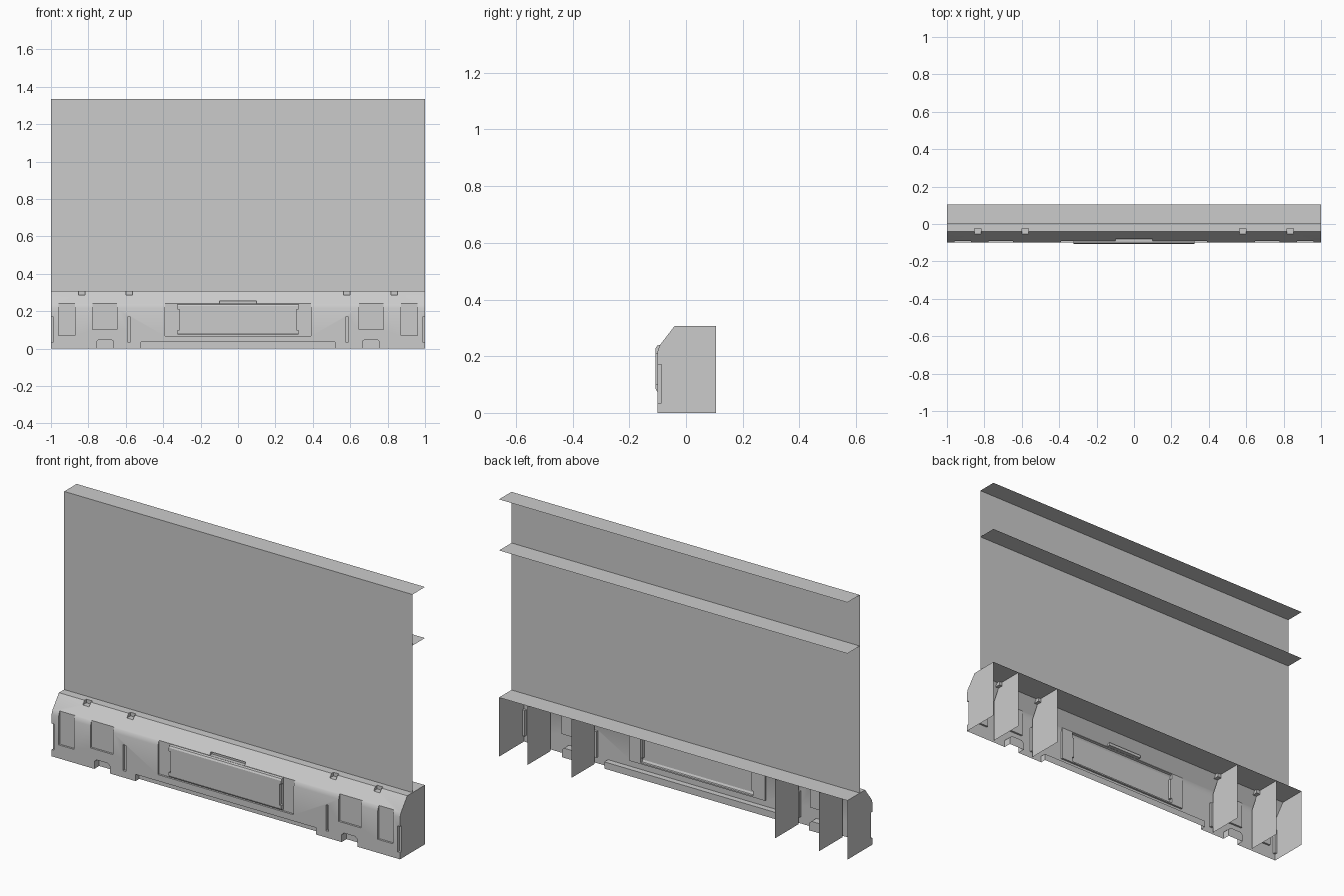
import bpy, bmesh

if "Cube" in bpy.data.objects:
    bpy.data.objects.remove(bpy.data.objects["Cube"])


def make_obj(name, bm):
    bmesh.ops.recalc_face_normals(bm, faces=bm.faces)
    me = bpy.data.meshes.new(name)
    bm.to_mesh(me)
    bm.free()
    ob = bpy.data.objects.new(name, me)
    bpy.context.collection.objects.link(ob)
    return ob


def prism(name, pts, axis, a, b):
    """Closed profile extruded along x (pts = y,z) or y (pts = x,z)."""
    bm = bmesh.new()
    place = (lambda p, t: (t, p[0], p[1])) if axis == 'x' else (lambda p, t: (p[0], t, p[1]))
    lo = [bm.verts.new(place(p, a)) for p in pts]
    hi = [bm.verts.new(place(p, b)) for p in pts]
    bm.faces.new(lo)
    bm.faces.new(hi)
    for i in range(len(pts)):
        j = (i + 1) % len(pts)
        bm.faces.new((lo[i], lo[j], hi[j], hi[i]))
    return make_obj(name, bm)


def box(x0, x1, y0, y1, z0, z1):
    return prism("cutter", [(x0, z0), (x1, z0), (x1, z1), (x0, z1)], 'y', y0, y1)


def boolean(target, tool, op='DIFFERENCE'):
    mod = target.modifiers.new("bool", 'BOOLEAN')
    mod.operation = op
    mod.solver = 'EXACT'
    mod.object = tool
    bpy.context.view_layer.objects.active = target
    bpy.ops.object.modifier_apply(modifier=mod.name)
    bpy.data.objects.remove(tool)


def sheet(name, quads):
    bm = bmesh.new()
    for q in quads:
        bm.faces.new([bm.verts.new(p) for p in q])
    bmesh.ops.remove_doubles(bm, verts=bm.verts, dist=1e-5)
    return make_obj(name, bm)


BACK, TOP = 0.105, 0.307

# Base housing as a solid block with a sloped front shoulder
base = prism("base_housing", [(-0.1, 0), (-0.1, 0.218), (-0.093, 0.238), (-0.04, TOP),
                              (BACK, TOP), (BACK, 0)], 'x', -1, 1)

# Central door in a shallow frame, with end grooves and a finger pocket above
boolean(base, box(-0.39, 0.39, -0.2, -0.09, 0.068, 0.26))
door_profile = [(-0.107, 0.085), (-0.102, 0.075), (-0.07, 0.075), (-0.07, 0.24),
                (-0.094, 0.24), (-0.102, 0.237), (-0.107, 0.228)]
boolean(base, prism("door", door_profile, 'x', -0.323, 0.323), 'UNION')
for s in (-1, 1):
    x = sorted((s * 0.313, s * 0.34))
    boolean(base, box(*x, -0.2, -0.0905, 0.1, 0.21))
boolean(base, box(-0.1, 0.1, -0.2, -0.07, 0.241, 0.256))

# Long kick recess along the bottom
boolean(base, box(-0.518, 0.518, -0.2, -0.07, -0.1, 0.035))

# Mirrored recesses: x0, x1, depth plane y, z0, z1
recesses = [
    (0.872, 0.96, -0.09, 0.07, 0.26),     # narrow window
    (0.648, 0.777, -0.09, 0.103, 0.26),   # wide window
    (0.574, 0.59, -0.087, 0.035, 0.17),   # inner slot
    (0.987, 1.1, -0.087, 0.035, 0.17),    # end slot
    (0.817, 0.853, -0.025, 0.288, 0.4),   # shoulder dents
    (0.565, 0.6, -0.025, 0.288, 0.4),
]
notch = [(0.665, -0.1), (0.755, -0.1), (0.755, 0.038), (0.742, 0.05), (0.678, 0.05), (0.665, 0.038)]
for s in (-1, 1):
    for x0, x1, y, z0, z1 in recesses:
        a, b = sorted((s * x0, s * x1))
        boolean(base, box(a, b, -0.2, y, z0, z1))
    boolean(base, prism("notch", [(s * x, z) for x, z in notch], 'y', -0.2, -0.06))

# Open the housing at the back and bottom so it becomes a thin shell
bm = bmesh.new()
bm.from_mesh(base.data)
open_faces = [f for f in bm.faces
              if all(v.co.z < 1e-4 for v in f.verts) or all(v.co.y > BACK - 1e-4 for v in f.verts)]
bmesh.ops.delete(bm, geom=open_faces, context='FACES')
bm.to_mesh(base.data)
bm.free()
bpy.ops.object.select_all(action='DESELECT')
base.select_set(True)
bpy.context.view_layer.objects.active = base
bpy.ops.object.shade_smooth_by_angle(angle=0.45)

# Inner ribs
rib = [(-0.086, 0), (-0.086, 0.22), (-0.05, 0.285), (-0.024, 0.285), (-0.024, TOP), (BACK, TOP), (BACK, 0)]
for s in (-1, 1):
    for x in (0.585, 0.837):
        sheet("rib", [[(s * x, y, z) for y, z in rib]])

# Back wall sheet with two rear flanges
W, ZT, ZS = 0.003, 1.335, 1.07
quads = [[(-1, W, a), (1, W, a), (1, W, b), (-1, W, b)] for a, b in ((TOP, ZS), (ZS, ZT))]
sheet("wall_panel", quads)
sheet("top_flange", [[(-1, W, ZT), (1, W, ZT), (1, BACK, ZT), (-1, BACK, ZT)]])
sheet("shelf_flange", [[(-1, W, ZS), (1, W, ZS), (1, BACK, ZS), (-1, BACK, ZS)]])
